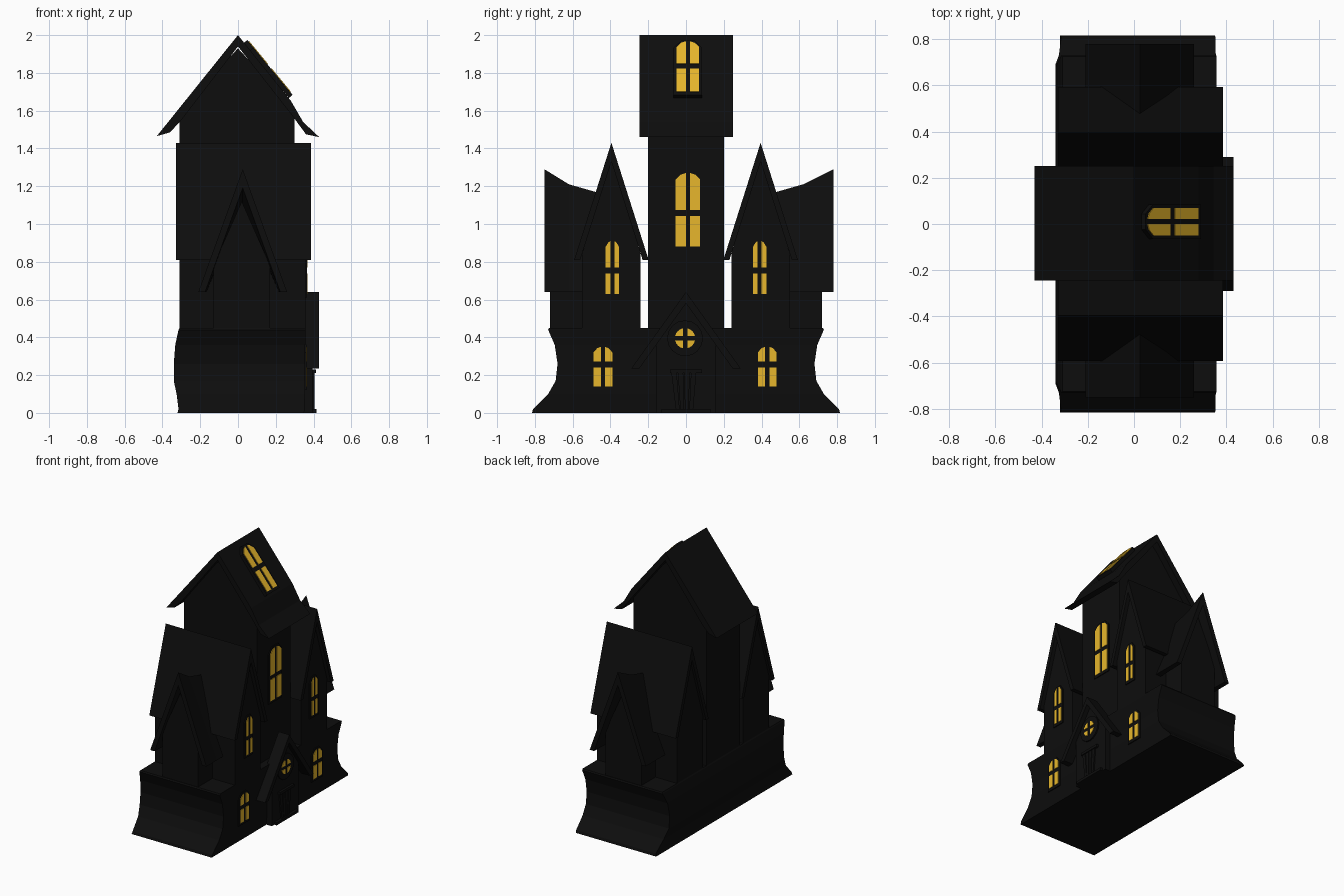
import bpy, bmesh, math
from mathutils import Matrix, Vector

if "Cube" in bpy.data.objects:
    bpy.data.objects.remove(bpy.data.objects["Cube"])


def material(name, rgb):
    m = bpy.data.materials.new(name)
    m.diffuse_color = (*rgb, 1)
    m.use_nodes = True
    m.node_tree.nodes["Principled BSDF"].inputs["Base Color"].default_value = m.diffuse_color
    return m


BLACK = material("house black", (0.004, 0.004, 0.004))
GOLD = material("window gold", (0.80, 0.47, 0.025))


def finish(name, bm, mat, matrix=None):
    if matrix is not None:
        bm.transform(matrix)
    bmesh.ops.recalc_face_normals(bm, faces=bm.faces)
    me = bpy.data.meshes.new(name)
    bm.to_mesh(me)
    bm.free()
    me.materials.append(mat)
    ob = bpy.data.objects.new(name, me)
    bpy.context.collection.objects.link(ob)
    return ob


def add_prism(bm, pts, axis, a, b):
    """Extrude a (u, z) outline from a to b along x (u = y) or along y (u = x)."""
    place = (lambda u, z, t: (t, u, z)) if axis == 'x' else (lambda u, z, t: (u, t, z))
    va = [bm.verts.new(place(u, z, a)) for u, z in pts]
    vb = [bm.verts.new(place(u, z, b)) for u, z in pts]
    bm.faces.new(va)
    bm.faces.new(vb[::-1])
    n = len(pts)
    for i in range(n):
        bm.faces.new((va[i], vb[i], vb[(i + 1) % n], va[(i + 1) % n]))


def prism(name, pts, axis, a, b, mat=BLACK):
    bm = bmesh.new()
    add_prism(bm, pts, axis, a, b)
    return finish(name, bm, mat)


def vee(c, half, eave, apex, t):
    """Outline of a bent roof sheet, t thick measured straight down."""
    k = half * t / (apex - eave)
    return [(c - half, eave), (c, apex), (c + half, eave), (c + half - k, eave),
            (c, apex - t), (c - half + k, eave)]


def gable(c, half, bottom, shoulder, apex):
    return [(c - half, bottom), (c + half, bottom), (c + half, shoulder), (c, apex), (c - half, shoulder)]


def window(name, half, h, bar, arch, matrix):
    """Arched four-pane window standing on local z = 0, facing local +x."""
    g = 0.011
    frame = [(-half - .015, -.02), (half + .015, -.02), (half + .015, h - arch),
             (half * .55, h + .012), (-half * .55, h + .012), (-half - .015, h - arch)]
    bm = bmesh.new()
    add_prism(bm, frame, 'x', -.02, .006)
    finish(name + "_frame", bm, BLACK, matrix)
    bm = bmesh.new()
    for s in (-1, 1):
        low = [(g, 0), (half, 0), (half, bar - .016), (g, bar - .016)]
        top = [(g, bar + .016), (half, bar + .016), (half, h - arch), (half * .6, h - arch * .25), (g, h)]
        for pane in (low, top):
            add_prism(bm, [(s * u, z) for u, z in pane], 'x', .004, .010)
    finish(name + "_panes", bm, GOLD, matrix)


# Flared ground floor, lofted from rectangles (z, back x, front x, half depth)
levels = [(0, -.32, .35, .815), (.02, -.315, .352, .81), (.10, -.325, .354, .73),
          (.17, -.34, .355, .69), (.26, -.34, .355, .68), (.36, -.332, .356, .695),
          (.44, -.315, .358, .73), (.45, -.31, .358, .725)]
bm = bmesh.new()
rings = [[bm.verts.new(p) for p in ((x0, -y, z), (x1, -y, z), (x1, y, z), (x0, y, z))]
         for z, x0, x1, y in levels]
for lo, hi in zip(rings, rings[1:]):
    for i in range(4):
        j = (i + 1) % 4
        bm.faces.new((lo[i], lo[j], hi[j], hi[i]))
bm.faces.new(rings[0][::-1])
bm.faces.new(rings[-1])
finish("ground_floor", bm, BLACK)

# Central tower and its wide roof
prism("tower", [(-.31, .44), (.30, .44), (.30, 1.60), (0, 1.93), (-.31, 1.60)], 'y', -.2, .2)
prism("tower_roof", [(-.43, 1.465), (0, 2.0), (.28, 1.652), (.345, 1.54), (.43, 1.46), (.36, 1.475),
                     (.29, 1.57), (0, 1.94), (-.30, 1.55), (-.36, 1.485)], 'y', -.245, .25)

for side, tag in ((-1, "near"), (1, "far")):
    # Steep cross gable with its roof
    c = side * .395
    prism(tag + "_gable_walls", gable(c, .155, .44, .84, 1.35), 'x', -.31, .358)
    prism(tag + "_gable_roof", vee(c, .197, .81, 1.43, .10), 'x', -.328, .386)

    # End bay, narrower than the house
    ends = sorted((side * .38, side * .72))
    prism(tag + "_bay_walls", gable(.02, .15, .44, .78, 1.12), 'y', *ends)

    # Bay roof with a ridge that sweeps upward to the outer end
    bm = bmesh.new()
    outer = .78 if side > 0 else .75
    rows = []
    for y, apex in ((outer, 1.29), (.62, 1.21), (.48, 1.17), (.40, 1.155)):
        rows.append([bm.verts.new((x, side * y, z)) for x, z in vee(.025, .235, .64, apex, .10)])
    for a, b in zip(rows, rows[1:]):
        for i in range(6):
            j = (i + 1) % 6
            bm.faces.new((a[i], a[j], b[j], b[i]))
    for r in (rows[0], rows[-1]):
        bm.faces.new((r[0], r[1], r[4], r[5]))
        bm.faces.new((r[1], r[2], r[3], r[4]))
    finish(tag + "_bay_roof", bm, BLACK)

    # Windows of this wing
    window(tag + "_lower_window", .05, .21, .115, .03,
           Matrix.Translation((.356, .43 if side > 0 else -.44, .14)))
    window(tag + "_gable_window", .035, .28, .125, .03,
           Matrix.Translation((.359, side * .39, .63)))

# Porch with its roof, door and doorstep
prism("porch_walls", gable(0, .16, 0, .36, .585), 'x', .34, .395)
prism("porch_roof", vee(0, .29, .235, .64, .06), 'x', .34, .43)
prism("doorstep", [(-.13, 0), (.13, 0), (.13, .02), (-.13, .02)], 'x', .34, .415)
prism("door_lintel", [(-.085, .21), (.085, .21), (.085, .23), (-.085, .23)], 'x', .39, .412)
for i in range(4):
    u = (i - 1.5) * .03 - .01
    prism("door_plank", [(u * .8 - .010, .02), (u * .8 + .010, .02),
                         (u * 1.15 + .014, .21), (u * 1.15 - .014, .21)], 'x', .39, .405)

# Round porch window: frame disc with four gold quarters
ring = [(math.cos(a) * .095 - .005, math.sin(a) * .095 + .395)
        for a in (i * math.tau / 16 for i in range(16))]
prism("round_window_frame", ring, 'x', .38, .405)
bm = bmesh.new()
for q in range(4):
    pts = [(.012, .012)] + [(.054 * math.cos(a), .054 * math.sin(a))
                            for a in (math.radians(13 + i * 16) for i in range(5))]
    rot = Matrix.Rotation(q * math.pi / 2, 2)
    turned = [rot @ Vector(p) for p in pts]
    add_prism(bm, [(p.x - .005, p.y + .395) for p in turned], 'x', .402, .409)
finish("round_window_panes", bm, GOLD)

# Tall tower window and the skylight lying on the roof slope
window("tower_window", .065, .39, .178, .035, Matrix.Translation((.30, .01, .88)))
window("skylight", .06, .345, .175, .04,
       Matrix.Translation((.272, .01, 1.695)) @ Matrix.Rotation(-.69, 4, 'Y'))
